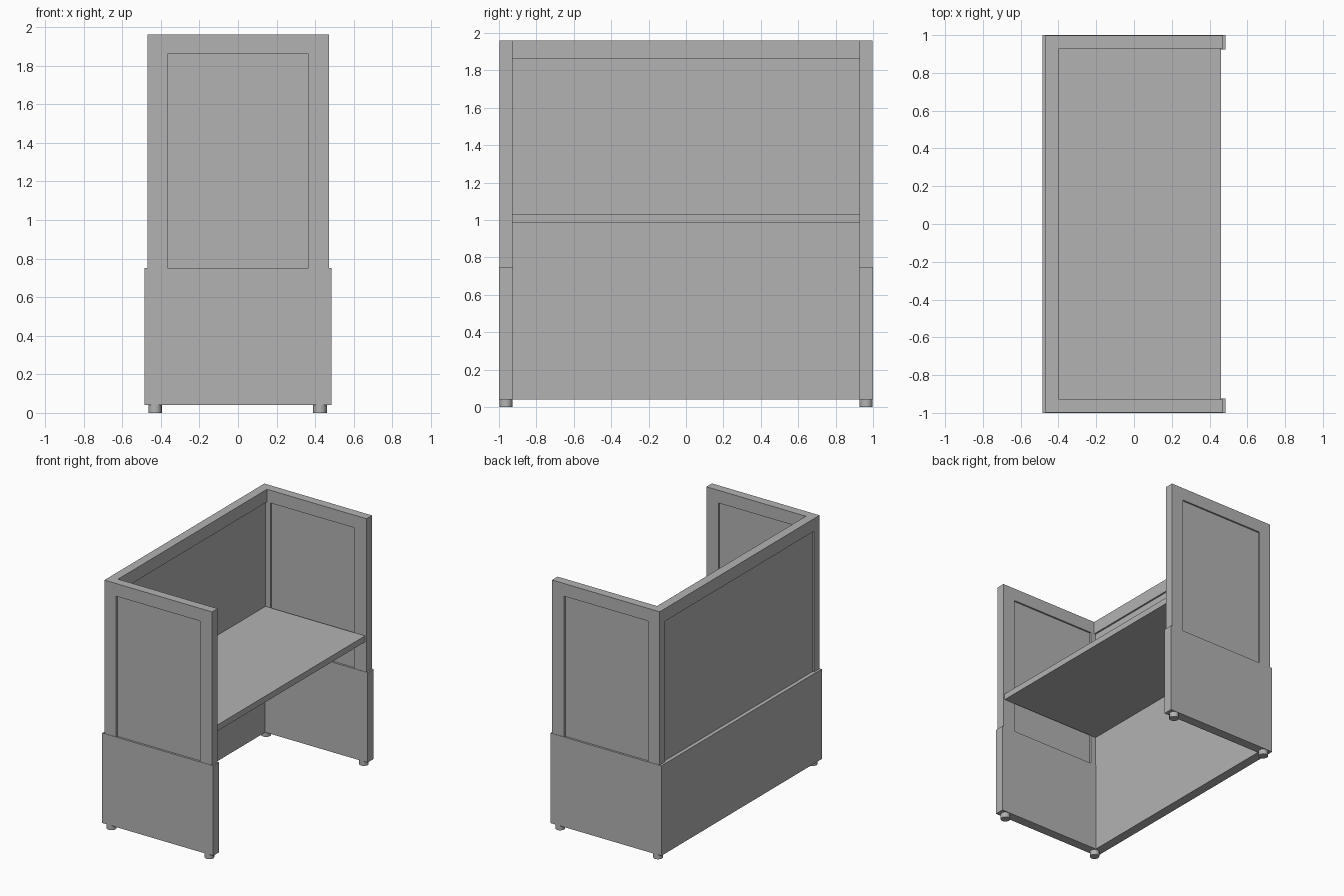
import bpy
import bmesh
from mathutils import Matrix, Vector

if "Cube" in bpy.data.objects:
    bpy.data.objects.remove(bpy.data.objects["Cube"], do_unlink=True)

# One plain grey for every part
GREY = (0.45, 0.45, 0.45, 1.0)
grey = bpy.data.materials.new("plain_grey")
grey.use_nodes = True
grey.diffuse_color = GREY
grey.node_tree.nodes["Principled BSDF"].inputs["Base Color"].default_value = GREY


def make_object(name, bm):
    bmesh.ops.recalc_face_normals(bm, faces=bm.faces)
    mesh = bpy.data.meshes.new(name)
    bm.to_mesh(mesh)
    bm.free()
    mesh.materials.append(grey)
    obj = bpy.data.objects.new(name, mesh)
    bpy.context.collection.objects.link(obj)
    return obj


def add_box(bm, low, high):
    low, high = Vector(low), Vector(high)
    matrix = Matrix.Translation((low + high) / 2) @ Matrix.Diagonal((*(high - low), 1))
    bmesh.ops.create_cube(bm, size=1, matrix=matrix)


def box(name, low, high):
    bm = bmesh.new()
    add_box(bm, low, high)
    return make_object(name, bm)


def u_wall(name, back, inner_back, front, outer, inner, bottom, top):
    """Three walls in one piece, open towards +x."""
    outline = [(back, -outer), (front, -outer), (front, -inner), (inner_back, -inner),
               (inner_back, inner), (front, inner), (front, outer), (back, outer)]
    bm = bmesh.new()
    face = bm.faces.new([bm.verts.new((x, y, bottom)) for x, y in outline])
    result = bmesh.ops.extrude_face_region(bm, geom=[face])
    verts = [v for v in result["geom"] if isinstance(v, bmesh.types.BMVert)]
    bmesh.ops.translate(bm, verts=verts, vec=(0, 0, top - bottom))
    return make_object(name, bm)


BASE, LEDGE, SILL, TOP = 0.04, 0.75, 1.86, 1.96
BACK, INNER_BACK, OUTER, INNER = -0.468, -0.41, 0.997, 0.928
DEPTH = 0.013

# Thicker lower walls and thinner upper walls
u_wall("lower_walls", -0.485, INNER_BACK, 0.484, 1.0, 0.925, BASE, LEDGE)
upper = u_wall("upper_walls", BACK, INNER_BACK, 0.472, OUTER, INNER, LEDGE, TOP)

# Shallow recessed panels, both faces of each side and the outer back
cut = bmesh.new()
for side in (-1, 1):
    for y in (OUTER, INNER):
        add_box(cut, (-0.365, side * y - DEPTH, LEDGE - 0.05),
                (0.365, side * y + DEPTH, SILL))
add_box(cut, (BACK - DEPTH, -INNER, LEDGE - 0.05), (BACK + DEPTH, INNER, SILL))
cutter = make_object("recess_cutter", cut)
cutter.hide_render = True
recess = upper.modifiers.new("recesses", "BOOLEAN")
recess.operation = "DIFFERENCE"
recess.solver = "EXACT"
recess.object = cutter

# Bake the recesses and drop the helper
bpy.context.view_layer.update()
evaluated = upper.evaluated_get(bpy.context.evaluated_depsgraph_get())
baked = bpy.data.meshes.new_from_object(evaluated)
upper.modifiers.clear()
upper.data = baked
bpy.data.objects.remove(cutter, do_unlink=True)

# Rail along the inner top of the back, and the desk top
box("back_top_rail", (INNER_BACK, -INNER, SILL), (-0.397, INNER, TOP))
box("desk_top", (INNER_BACK, -INNER, 0.985), (0.46, INNER, 1.033))

# Four round feet
for x, depth_name in ((-0.43, "back"), (0.425, "front")):
    for y, side_name in ((-0.963, "near"), (0.963, "far")):
        bm = bmesh.new()
        bmesh.ops.create_cone(bm, cap_ends=True, segments=16, radius1=0.035, radius2=0.035,
                              depth=BASE, matrix=Matrix.Translation((x, y, BASE / 2)))
        foot = make_object(f"{depth_name}_{side_name}_foot", bm)
        for polygon in foot.data.polygons:
            polygon.use_smooth = abs(polygon.normal.z) < 0.5
        for edge in foot.data.edges:
            a, b = (foot.data.vertices[i].co.z for i in edge.vertices)
            edge.use_edge_sharp = abs(a - b) < 0.001
